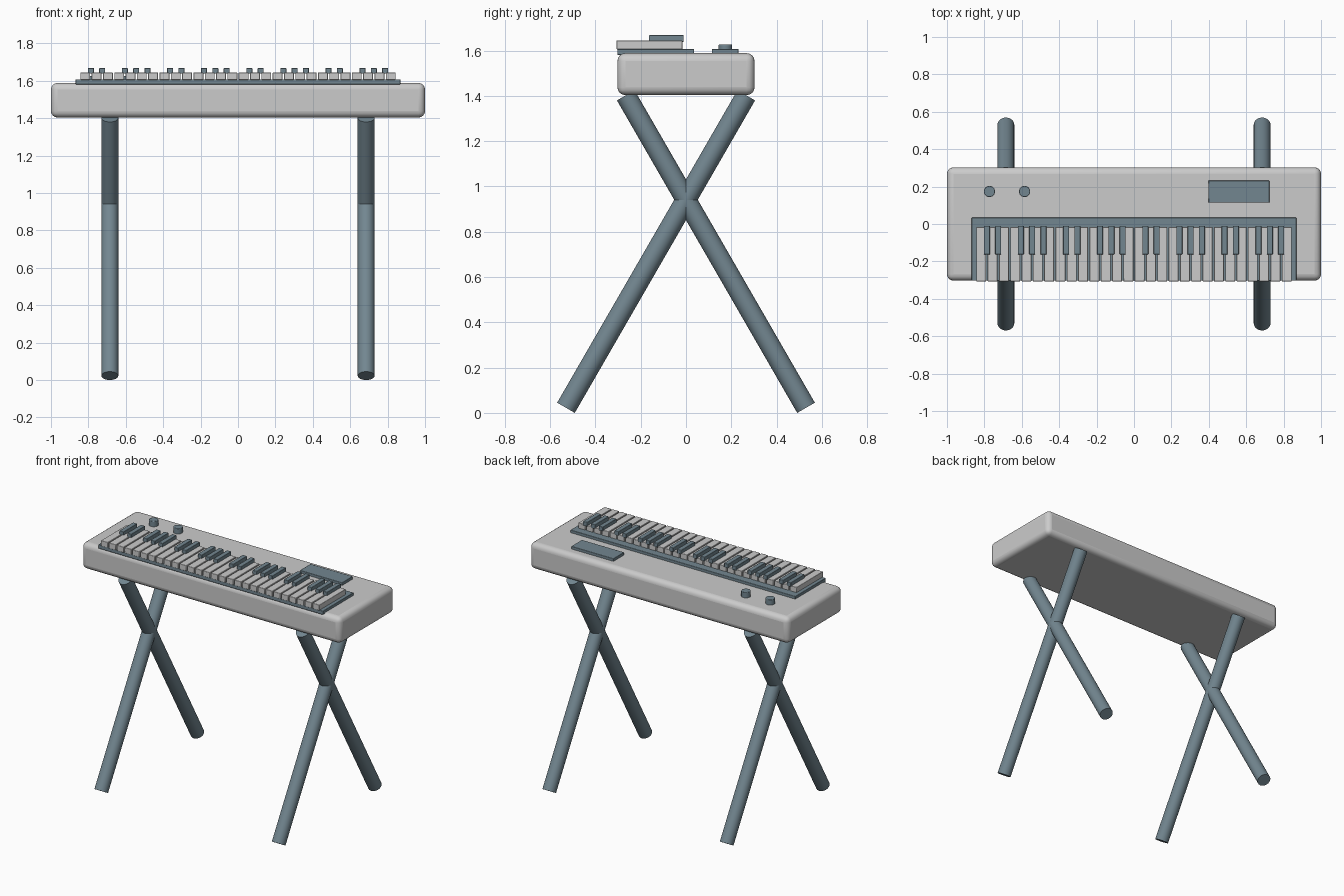
import bpy, math
from mathutils import Vector

if "Cube" in bpy.data.objects:
    bpy.data.objects.remove(bpy.data.objects["Cube"])

slate = bpy.data.materials.new("slate")
slate.diffuse_color = (0.17, 0.24, 0.28, 1)
slate.use_nodes = True
slate.node_tree.nodes["Principled BSDF"].inputs["Base Color"].default_value = slate.diffuse_color


def finish(ob, name, mat, bevel=0, segments=2):
    ob.name = name
    if mat:
        ob.data.materials.append(mat)
    if bevel:
        mod = ob.modifiers.new("bevel", 'BEVEL')
        mod.width, mod.segments = bevel, segments
        mod.limit_method = 'ANGLE'
    bpy.ops.object.shade_smooth_by_angle(angle=math.radians(35))
    return ob


def box(name, x, y, z, mat=None, bevel=0, segments=2):
    """Box from (min, max) ranges on each axis."""
    bpy.ops.mesh.primitive_cube_add(size=1, location=[sum(r) / 2 for r in (x, y, z)])
    ob = bpy.context.object
    ob.scale = [r[1] - r[0] for r in (x, y, z)]
    bpy.ops.object.transform_apply(location=False, rotation=False, scale=True)
    return finish(ob, name, mat, bevel, segments)


def rod(name, start, end, radius, mat=None, bevel=0):
    """Cylinder between two points."""
    a, b = Vector(start), Vector(end)
    bpy.ops.mesh.primitive_cylinder_add(
        vertices=32, radius=radius, depth=(b - a).length, location=(a + b) / 2,
        rotation=(b - a).to_track_quat('Z', 'Y').to_euler())
    return finish(bpy.context.object, name, mat, bevel)


# Rounded case
box("case", (-1, 1), (-0.303, 0.303), (1.403, 1.588), bevel=0.035, segments=4)

# Key bed and display
box("key_bed", (-0.868, 0.868), (-0.303, 0.035), (1.58, 1.607), slate, 0.003)
box("display", (0.398, 0.724), (0.114, 0.232), (1.58, 1.607), slate, 0.003)

# Control knobs
for i, x in enumerate((-0.773, -0.585)):
    rod(f"knob_{i + 1}", (x, 0.174, 1.58), (x, 0.174, 1.626), 0.03, slate, 0.003)

# Four octaves of keys
pitch, count = 0.0605, 28
left = -pitch * count / 2
for i in range(count):
    x = left + i * pitch
    box(f"white_key_{i + 1}", (x + 0.004, x + pitch - 0.004), (-0.307, -0.016),
        (1.605, 1.644), bevel=0.003)
    if i % 7 not in (2, 6):
        c = x + pitch
        box(f"black_key_{i + 1}", (c - 0.016, c + 0.016), (-0.163, -0.01),
            (1.638, 1.668), slate, 0.003)

# Crossed legs on each side
for side, x in (("left", -0.685), ("right", 0.685)):
    for label, s in (("rising", 1), ("falling", -1)):
        rod(f"{side}_leg_{label}", (x, -0.53 * s, 0.0225), (x, 0.266 * s, 1.402), 0.045, slate)
